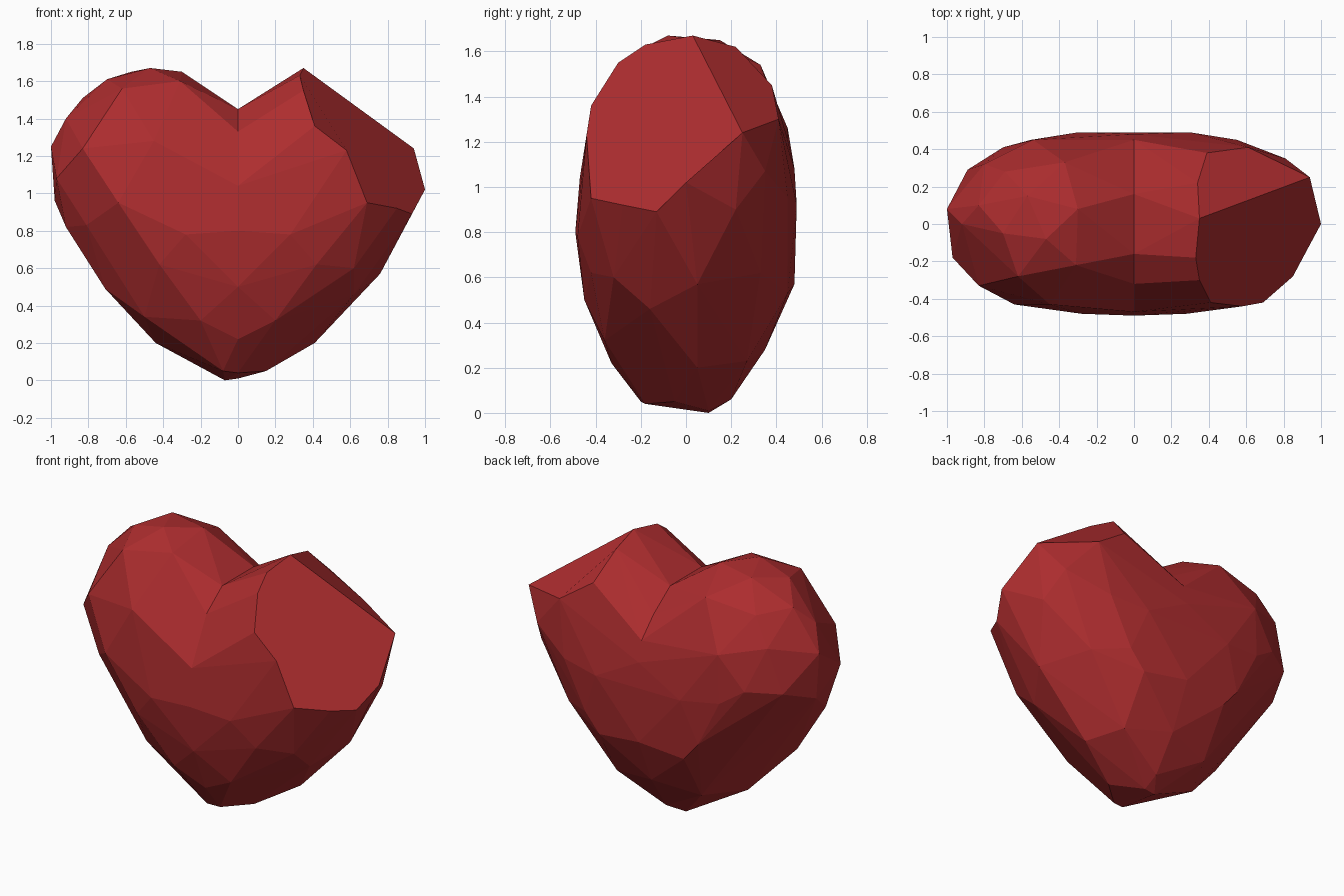
import bpy
import bmesh
from math import radians

old = bpy.data.objects.get("Cube")
if old:
    bpy.data.objects.remove(old, do_unlink=True)


def flat_material(name, colour):
    material = bpy.data.materials.new(name)
    material.use_nodes = True
    material.diffuse_color = colour
    material.node_tree.nodes["Principled BSDF"].inputs["Base Color"].default_value = colour
    return material


# Outline of the middle section (y, z), from the bottom tip round the front, notch and back
seam = [(.1, .01), (-.18, .04), (-.33, .22), (-.45, .5), (-.49, .8), (-.47, 1.04),
        (-.32, 1.33), (-.16, 1.45), (.16, 1.45), (.33, 1.33), (.45, 1.21),
        (.48, 1.08), (.49, .88), (.48, .57), (.35, .28), (.2, .06)]

# Corners of the tapering lower body, shared by both sides
lower_body = [
    (.2, -.36, .32), (.42, -.42, .62), (.28, -.48, .78), (.3, .27, .23),
    (.3, .45, .53), (.4, .45, .65), (.3, .49, .92), (.55, .45, .95)]

# Fuller flank below the slanting facet on the left side
left_flank = [(.15, -.05, .05), (.41, .05, .2), (.76, .05, .57), (.62, -.32, .6),
              (.62, -.16, .46), (.6, .33, .62), (.87, .22, .9), (.81, .35, 1.07)]

# Flank and off-centre tip on the right side
right_flank = [(-.07, .1, 0), (-.08, -.2, .05), (-.44, 0, .2), (-.5, -.21, .34),
               (-.71, -.11, .49), (-.67, -.22, .58)]

# Rounded lobe on the right side
round_lobe = [
    (-1, .08, 1.25), (-.92, 0, 1.4), (-.83, .1, 1.51), (-.7, -.05, 1.61),
    (-.47, -.08, 1.67), (-.3, .08, 1.65), (-.57, .15, 1.65),
    (-.62, -.28, 1.56), (-.31, -.22, 1.6), (-.37, .33, 1.54), (-.69, .28, 1.49),
    (-.83, -.33, 1.24), (-.45, -.43, 1.28), (-.64, -.43, .95), (-.97, -.18, 1.08),
    (-.98, .08, .96), (-.92, -.1, .82), (-.81, -.25, .83),
    (-.89, .29, 1.04), (-.8, .32, 1.32), (-.7, .41, 1.05), (-.54, .45, 1.26)]

# Rim of the broad slanting cut on the left side, from its peak down to its outer corner
cut_back = [(.35, .03, 1.67), (.34, .22, 1.62), (.39, .38, 1.45), (.61, .41, 1.3),
            (.94, .25, 1.24)]

# The rest of the rim, back up the front to the peak
cut_front = [(1, 0, 1.02), (.93, -.13, .89), (.85, -.28, .92), (.69, -.42, .95),
             (.58, -.44, 1.23), (.41, -.42, 1.36), (.35, -.3, 1.55), (.33, -.18, 1.63)]


def add_half(mesh, points):
    """Wrap one half in facets, open it along the middle and return its corners."""
    corners = [mesh.verts.new(p) for p in points + [(0, y, z) for y, z in seam]]
    hull = bmesh.ops.convex_hull(mesh, input=corners)
    unused = {v for v in hull["geom_interior"] + hull["geom_unused"]
              if isinstance(v, bmesh.types.BMVert)}
    bmesh.ops.delete(mesh, geom=list(unused), context="VERTS")
    inner = [f for f in mesh.faces if all(abs(v.co.x) < .001 for v in f.verts)]
    bmesh.ops.delete(mesh, geom=inner, context="FACES")
    return corners


# Left half, with the cut merged into a large front facet and a strip folded behind it
heart_mesh = bmesh.new()
corners = add_half(heart_mesh, cut_back + cut_front + lower_body + left_flank)
back_end = len(cut_back)
rim_end = back_end + len(cut_front)
front_rim = corners[:1] + corners[back_end - 1:rim_end]
for rim in (corners[:back_end], front_rim):
    live = {v for v in rim if v.is_valid}
    facet = [f for f in heart_mesh.faces if live.issuperset(f.verts)]
    bmesh.ops.dissolve_faces(heart_mesh, faces=facet)

# Right half, welded to the left along the seam, with level triangles merged
add_half(heart_mesh, round_lobe + right_flank + [(-x, y, z) for x, y, z in lower_body])
bmesh.ops.remove_doubles(heart_mesh, verts=heart_mesh.verts[:], dist=.001)
bmesh.ops.dissolve_limit(heart_mesh, angle_limit=radians(3),
                         verts=heart_mesh.verts[:], edges=heart_mesh.edges[:])
bmesh.ops.recalc_face_normals(heart_mesh, faces=heart_mesh.faces[:])

data = bpy.data.meshes.new("heart")
heart_mesh.to_mesh(data)
heart_mesh.free()
data.materials.append(flat_material("deep red", (.42, .026, .028, 1)))
heart = bpy.data.objects.new("heart", data)
bpy.context.collection.objects.link(heart)
